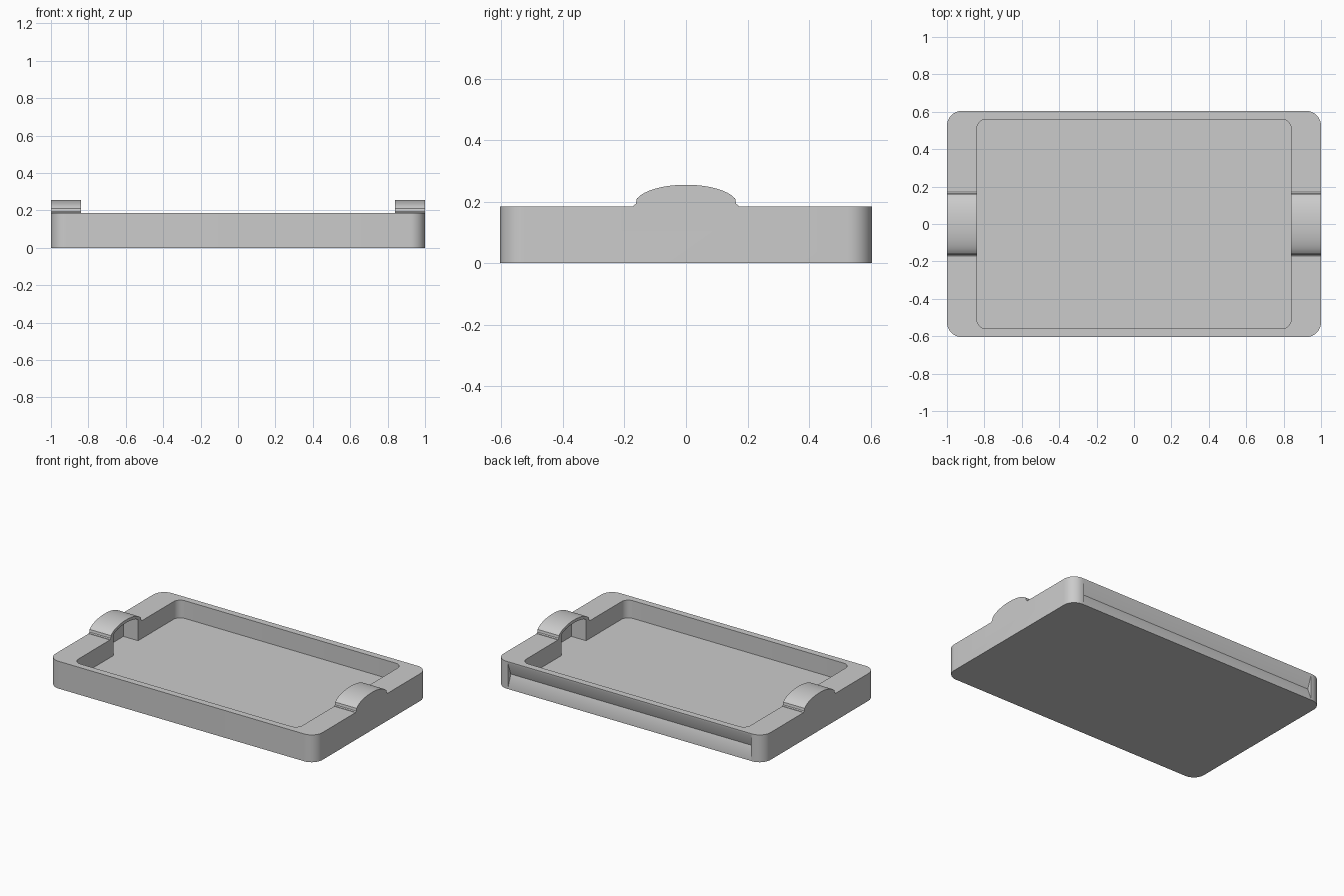
import bpy, bmesh, math

if "Cube" in bpy.data.objects:
    bpy.data.objects.remove(bpy.data.objects["Cube"])

FLOOR, RIM = 0.065, 0.185


def prism(name, base, vec):
    """Closed prism from a planar outline swept along vec."""
    bm = bmesh.new()
    face = bm.faces.new([bm.verts.new(p) for p in base])
    ext = bmesh.ops.extrude_face_region(bm, geom=[face])
    verts = [g for g in ext["geom"] if isinstance(g, bmesh.types.BMVert)]
    bmesh.ops.translate(bm, verts=verts, vec=vec)
    bmesh.ops.recalc_face_normals(bm, faces=bm.faces)
    me = bpy.data.meshes.new(name)
    bm.to_mesh(me)
    bm.free()
    ob = bpy.data.objects.new(name, me)
    bpy.context.collection.objects.link(ob)
    return ob


def rounded_rect(hx, hy, r, z, n=8):
    pts = []
    for k, (sx, sy) in enumerate([(1, 1), (-1, 1), (-1, -1), (1, -1)]):
        for i in range(n + 1):
            a = math.pi / 2 * (k + i / n)
            pts.append((sx * (hx - r) + r * math.cos(a),
                        sy * (hy - r) + r * math.sin(a), z))
    return pts


def arch(half, foot, peak, x, n=12):
    """Points of a shallow arch across y at a given x."""
    out = []
    for i in range(2 * n + 1):
        y = -half + half * i / n
        h = math.sqrt(1 - (0.95 * y / half) ** 2)
        h0 = math.sqrt(1 - 0.95 ** 2)
        out.append((x, y, foot + (peak - foot) * (h - h0) / (1 - h0)))
    return out


def boolean(target, tool, operation):
    tool.hide_render = True
    m = target.modifiers.new("bool", 'BOOLEAN')
    m.operation, m.object, m.solver = operation, tool, 'EXACT'
    bpy.context.view_layer.objects.active = target
    bpy.ops.object.modifier_apply(modifier=m.name)
    bpy.data.objects.remove(tool)


# Tray block with rounded corners
tray = prism("tray", rounded_rect(1.0, 0.605, 0.08, 0), (0, 0, RIM))

# Main cavity
boolean(tray, prism("cavity_cutter", rounded_rect(0.84, 0.56, 0.05, FLOOR, 6),
                    (0, 0, 0.4)), 'DIFFERENCE')

# Arched grips at both ends, hollowed from the inside
for s in (-1, 1):
    outline = ([(s, -0.17, 0.12), (s, -0.17, 0.188), (s, -0.163, 0.193)]
               + arch(0.16, 0.21, 0.255, s)
               + [(s, 0.163, 0.193), (s, 0.17, 0.188), (s, 0.17, 0.12)])
    boolean(tray, prism("grip", outline, (-s * 0.16, 0, 0)), 'UNION')
    x = s * 0.95
    pocket = [(x, -0.13, FLOOR)] + arch(0.13, 0.207, 0.235, x) + [(x, 0.13, FLOOR)]
    boolean(tray, prism("pocket_cutter", pocket, (-s * 0.2, 0, 0)), 'DIFFERENCE')

# Shallow V groove along the back wall
groove = [(-0.91, 0.575, 0.09), (-0.91, 0.607, 0.003), (-0.91, 0.607, 0.178)]
boolean(tray, prism("groove_cutter", groove, (1.82, 0, 0)), 'DIFFERENCE')

bpy.context.view_layer.objects.active = tray
tray.select_set(True)
bpy.ops.object.shade_smooth_by_angle(angle=math.radians(25))
